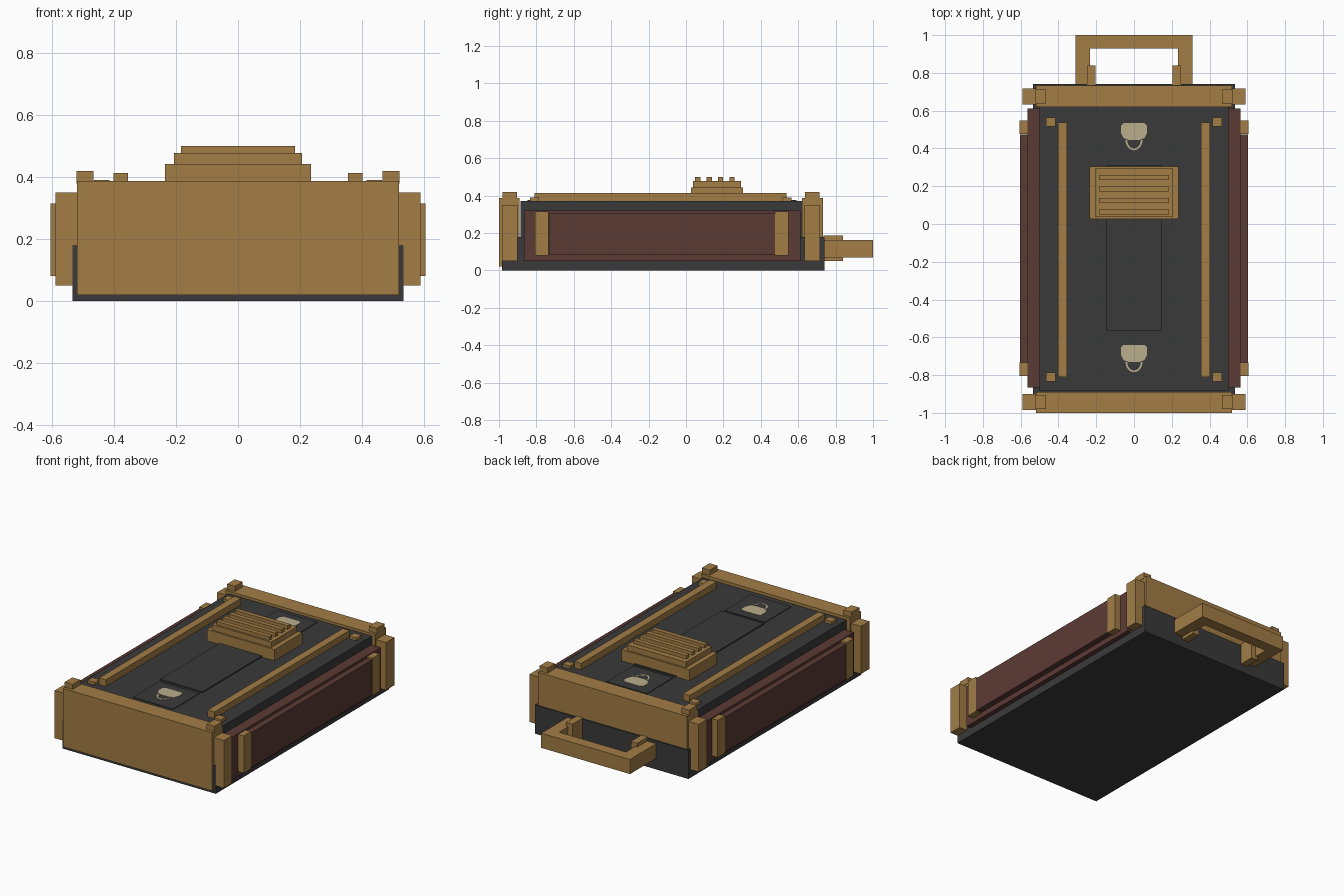
import bpy
import bmesh
import math

cube = bpy.data.objects.get("Cube")
if cube:
    bpy.data.objects.remove(cube, do_unlink=True)


def material(name, rgb):
    mat = bpy.data.materials.new(name)
    mat.use_nodes = True
    color = (*rgb, 1)
    mat.diffuse_color = color
    mat.node_tree.nodes["Principled BSDF"].inputs["Base Color"].default_value = color
    return mat


charcoal = material("charcoal", (0.042, 0.042, 0.042))
brass = material("brass", (0.36, 0.205, 0.06))
maroon = material("maroon", (0.105, 0.043, 0.035))
ivory = material("ivory", (0.49, 0.42, 0.26))


def finish(name, bm, mat):
    mesh = bpy.data.meshes.new(name)
    bmesh.ops.recalc_face_normals(bm, faces=bm.faces)
    bm.to_mesh(mesh)
    bm.free()
    mesh.materials.append(mat)
    obj = bpy.data.objects.new(name, mesh)
    bpy.context.collection.objects.link(obj)
    return obj


def box(name, mat, x, y, z):
    """Box from (min, max) spans along each axis."""
    bm = bmesh.new()
    bmesh.ops.create_cube(bm, size=1)
    for v in bm.verts:
        for axis, (low, high) in enumerate((x, y, z)):
            v.co[axis] = low if v.co[axis] < 0 else high
    return finish(name, bm, mat)


def wide(name, mat, half, y, z):
    """Box centred on x."""
    return box(name, mat, (-half, half), y, z)


def pair(name, mat, x, y, z):
    """Box on the left and its mirror on the right."""
    box("left_" + name, mat, x, y, z)
    box("right_" + name, mat, (-x[1], -x[0]), y, z)


def plate(name, mat, outline, z, thick):
    """Thin plate from a flat outline."""
    bm = bmesh.new()
    face = bm.faces.new([bm.verts.new((px, py, z)) for px, py in outline])
    top = bmesh.ops.extrude_face_region(bm, geom=[face])
    for item in top["geom"]:
        if isinstance(item, bmesh.types.BMVert):
            item.co.z += thick
    return finish(name, bm, mat)


# Case body and lid
wide("base", charcoal, 0.535, (-0.985, 0.74), (0, 0.18))
wide("lid", charcoal, 0.5, (-0.885, 0.62), (0.15, 0.372))

# End caps
wide("front_cap", brass, 0.52, (-1, -0.89), (0.02, 0.388))
wide("back_cap", brass, 0.52, (0.62, 0.732), (0.18, 0.388))

# Corner posts and the studs above them
for end, y in (("front", -0.942), ("back", 0.675)):
    pair(end + "_post", brass, (0.515, 0.59), (y - 0.042, y + 0.042), (0.05, 0.35))
    pair(end + "_stud", brass, (0.467, 0.522), (y - 0.038, y + 0.038), (0.38, 0.42))

# Side panels with raised centres and straps
pair("side_panel", maroon, (0.49, 0.565), (-0.865, 0.612), (0.05, 0.32))
pair("side_inlay", maroon, (0.56, 0.603), (-0.732, 0.475), (0.085, 0.305))
for end, y in (("front", -0.77), ("back", 0.512)):
    pair(end + "_strap", brass, (0.56, 0.605), (y - 0.036, y + 0.036), (0.08, 0.315))

# Lid rails and corner rivets
pair("rail", brass, (0.355, 0.402), (-0.81, 0.537), (0.365, 0.413))
for end, y in (("front", -0.81), ("back", 0.54)):
    pair(end + "_rivet", brass, (0.415, 0.465), (y - 0.024, y + 0.024), (0.365, 0.39))

# Centre panel and stepped vent
wide("centre_panel", charcoal, 0.148, (-0.565, 0.31), (0.365, 0.38))
wide("vent_base", brass, 0.236, (0.027, 0.304), (0.365, 0.443))
wide("vent_top", brass, 0.206, (0.037, 0.294), (0.44, 0.478))
for i in range(4):
    y = 0.063 + i * 0.061
    wide(f"vent_slat_{i + 1}", brass, 0.184, (y - 0.014, y + 0.014), (0.475, 0.5))

# Badge plates, each with an ivory shield and a ring below it
half_shield = [(0.03, -0.015), (0.055, -0.005), (0.07, 0.025), (0.07, 0.06), (0.055, 0.075)]
shield = half_shield + [(-x, y) for x, y in reversed(half_shield)]
for end, y in (("front", -0.715), ("back", 0.46)):
    wide(end + "_badge_plate", charcoal, 0.14, (y - 0.132, y + 0.13), (0.365, 0.376))
    plate(end + "_shield", ivory, [(px, y + py) for px, py in shield], 0.375, 0.003)
    angles = [math.pi + math.pi * i / 12 for i in range(13)]
    ring = [(0.045 * math.cos(a), 0.055 * math.sin(a)) for a in angles]
    ring += [(0.036 * math.cos(a), 0.045 * math.sin(a)) for a in reversed(angles)]
    plate(end + "_ring", ivory, [(px, y - 0.015 + py) for px, py in ring], 0.375, 0.003)

# Carry handle and brackets at the back
pair("handle_arm", brass, (0.233, 0.31), (0.735, 0.935), (0.07, 0.162))
wide("handle_grip", brass, 0.31, (0.93, 1), (0.07, 0.162))
pair("handle_bracket", brass, (0.203, 0.248), (0.735, 0.84), (0.05, 0.186))
